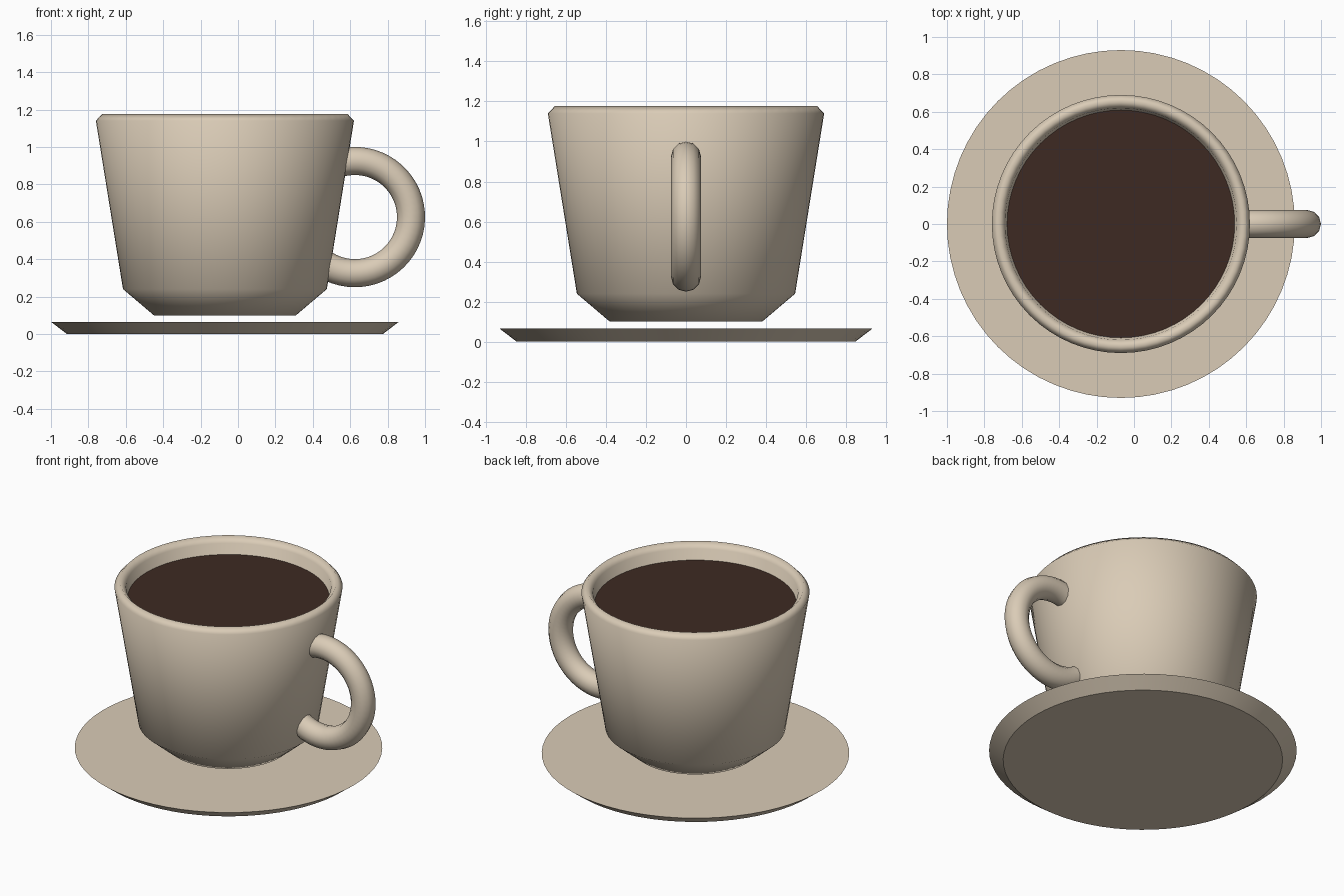
import bpy, math

if "Cube" in bpy.data.objects:
    bpy.data.objects.remove(bpy.data.objects["Cube"])

CX = -0.07   # axis shared by cup, coffee and saucer


def material(name, rgb):
    m = bpy.data.materials.new(name)
    m.diffuse_color = (*rgb, 1)
    m.use_nodes = True
    m.node_tree.nodes["Principled BSDF"].inputs["Base Color"].default_value = m.diffuse_color
    return m


def finish(name, verts, faces, mat, angle):
    me = bpy.data.meshes.new(name)
    me.from_pydata(verts, [], faces)
    me.materials.append(mat)
    ob = bpy.data.objects.new(name, me)
    bpy.context.collection.objects.link(ob)
    bpy.ops.object.select_all(action='DESELECT')
    bpy.context.view_layer.objects.active = ob
    ob.select_set(True)
    bpy.ops.object.shade_smooth_by_angle(angle=math.radians(angle))
    return ob


def skin(rings, n):
    """Quads joining consecutive rings of n points, with both ends capped."""
    faces = [(r * n + i, r * n + (i + 1) % n, (r + 1) * n + (i + 1) % n, (r + 1) * n + i)
             for r in range(rings - 1) for i in range(n)]
    last = (rings - 1) * n
    return faces + [tuple(reversed(range(n))), tuple(range(last, last + n))]


def lathe(name, profile, mat, angle=30, n=64):
    verts = [(CX + r * math.cos(math.tau * i / n), r * math.sin(math.tau * i / n), z)
             for r, z in profile for i in range(n)]
    return finish(name, verts, skin(len(profile), n), mat, angle)


ceramic = material("ceramic", (0.70, 0.60, 0.47))
coffee = material("coffee", (0.048, 0.023, 0.016))

# Saucer: shallow flared disc
lathe("saucer", [(0.845, 0), (0.93, 0.065)], ceramic)

# Cup: outside from foot to rim, then back down the inside
lathe("cup", [(0.38, 0.10), (0.545, 0.24), (0.69, 1.14), (0.655, 1.177),
              (0.62, 1.14), (0.475, 0.26), (0.36, 0.17)], ceramic, 100)

# Coffee surface, reaching just into the cup wall
lathe("coffee", [(0.605, 1.05), (0.61, 1.07)], coffee)

# Handle: round tube swept along an arc, ends buried in the wall
SIDES, STEPS = 12, 36
verts = []
for s in range(STEPS + 1):
    a = math.radians(105 - 227 * s / STEPS)
    for i in range(SIDES):
        b = math.tau * i / SIDES
        r = 0.30 + 0.075 * math.cos(b)
        verts.append((0.625 + r * math.cos(a), 0.075 * math.sin(b), 0.625 + r * math.sin(a)))
finish("handle", verts, skin(STEPS + 1, SIDES), ceramic, 40)
